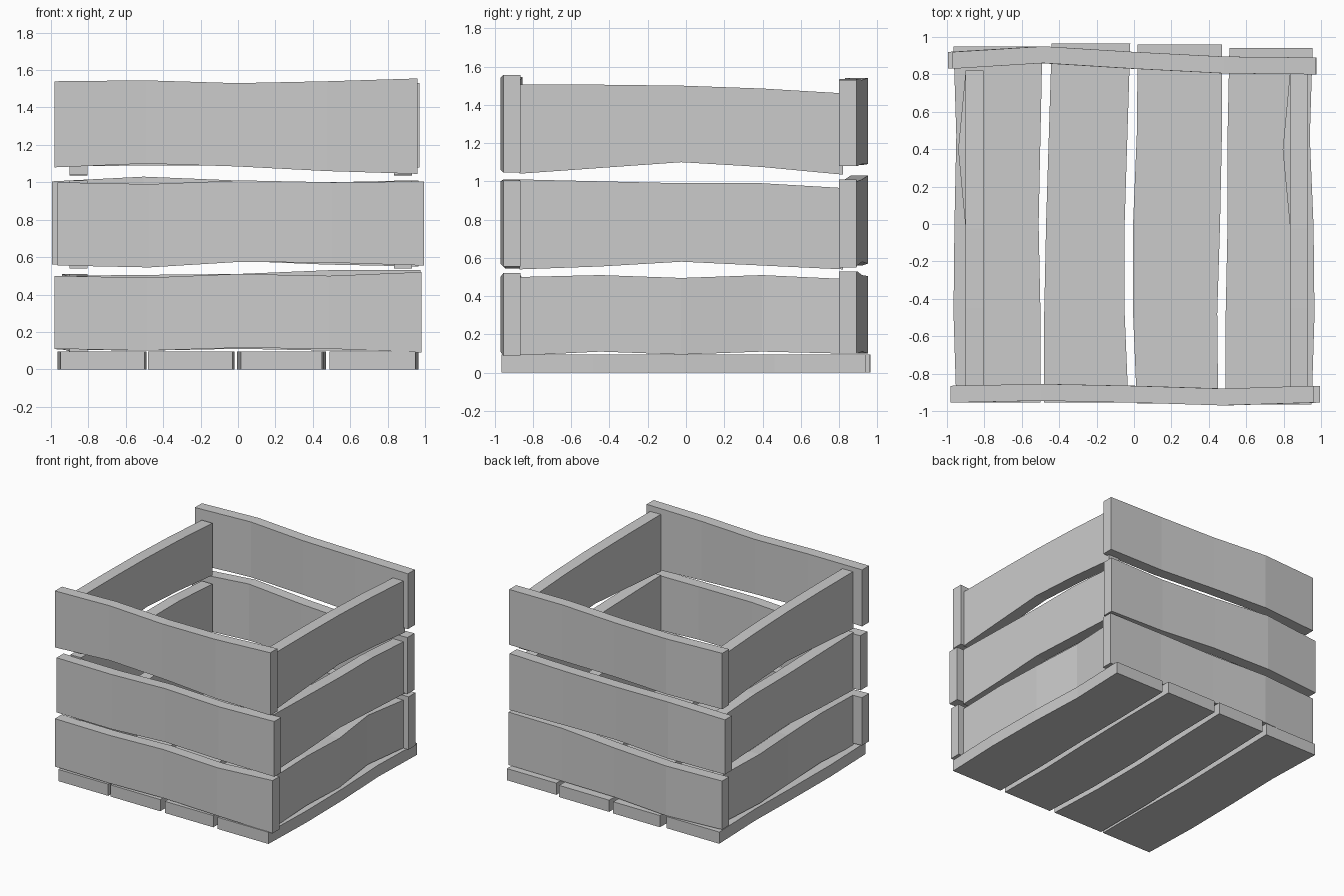
import bpy, bmesh
from mathutils import Vector

if "Cube" in bpy.data.objects:
    bpy.data.objects.remove(bpy.data.objects["Cube"])


def board(name, stations, place):
    """Bent board: each station is (along, low, high, inner, outer); place maps (a, w, t) to x, y, z."""
    bm = bmesh.new()
    rings = []
    for a, lo, hi, t0, t1 in stations:
        rings.append([bm.verts.new(place(a, w, t)) for w, t in
                      ((lo, t0), (hi, t0), (hi, t1), (lo, t1))])
    for r, s in zip(rings, rings[1:]):
        for i in range(4):
            j = (i + 1) % 4
            bm.faces.new((r[i], r[j], s[j], s[i]))
    bm.faces.new(rings[0])
    bm.faces.new(rings[-1][::-1])
    bmesh.ops.recalc_face_normals(bm, faces=bm.faces[:])
    me = bpy.data.meshes.new(name)
    bm.to_mesh(me)
    bm.free()
    ob = bpy.data.objects.new(name, me)
    bpy.context.collection.objects.link(ob)
    return ob


def along_x(a, w, t):
    return Vector((a, t, w))


def along_y(a, w, t):
    return Vector((t, a, w))


def floor_map(a, w, t):
    return Vector((w, a, t))


def spread(a0, a1):
    return [a0 + (a1 - a0) * i / 4 for i in range(5)]


# Floor boards: left edge, right edge (front to back), front y, back y
floor = [
    ((-.95, -.965, -.96, -.95, -.965), (-.50, -.50, -.51, -.50, -.49), -.955, .95),
    ((-.48, -.48, -.47, -.455, -.44), (-.03, -.05, -.05, -.035, -.02), -.955, .965),
    ((.015, -.005, -.005, .015, .02), (.45, .445, .46, .47, .47), -.96, .96),
    ((.49, .49, .50, .50, .51), (.95, .965, .96, .94, .955), -.965, .94),
]
for n, (lo, hi, y0, y1) in enumerate(floor):
    board(f"floor_board_{n + 1}",
          [(a, l, h, 0, .095) for a, l, h in zip(spread(y0, y1), lo, hi)], floor_map)

# Front and back boards: x range, bottom edge, top edge (left to right)
front = [
    (-.98, .98, (.11, .10, .115, .11, .09), (.50, .49, .51, .50, .52)),
    (-.965, .995, (.555, .545, .575, .57, .555), (1.00, .99, 1.01, 1.00, 1.005)),
    (-.98, .96, (1.08, 1.10, 1.085, 1.06, 1.045), (1.54, 1.545, 1.53, 1.54, 1.555)),
]
back = [
    (-.97, .975, (.105, .10, .11, .10, .10), (.50, .505, .51, .53, .53)),
    (-.995, .965, (.56, .57, .58, .56, .55), (1.005, 1.03, 1.01, 1.00, 1.01)),
    (-.97, .97, (1.085, 1.09, 1.09, 1.08, 1.08), (1.54, 1.54, 1.53, 1.535, 1.53)),
]
front_y = (-.955, -.945, -.955, -.97, -.955)
back_y = (.92, .95, .92, .895, .89)
for n in range(3):
    for side, rows, ys, s in (("front", front, front_y, 1), ("back", back, back_y, -1)):
        x0, x1, lo, hi = rows[n]
        board(f"{side}_board_{n + 1}",
              [(a, l, h, y, y + s * .09) for a, l, h, y in zip(spread(x0, x1), lo, hi, ys)],
              along_x)

# Side boards: bottom edge, top edge (front to back), sideways bend
sides = [
    ((.09, .11, .095, .11, .10), (.50, .51, .495, .51, .49), (0, 0, 0, -.04, 0)),
    ((.54, .555, .58, .56, .54), (1.01, 1.00, .99, .99, .965), (0, 0, 0, 0, 0)),
    ((1.04, 1.07, 1.10, 1.075, 1.035), (1.505, 1.505, 1.50, 1.485, 1.46), (0, 0, 0, 0, 0)),
]
for side, x in (("left", -.90), ("right", .835)):
    for n, (lo, hi, bend) in enumerate(sides):
        y0, y1 = (-.87, .82)
        board(f"{side}_board_{n + 1}",
              [(a, l, h, x + b, x + b + .095) for a, l, h, b in zip(spread(y0, y1), lo, hi, bend)],
              along_y)
